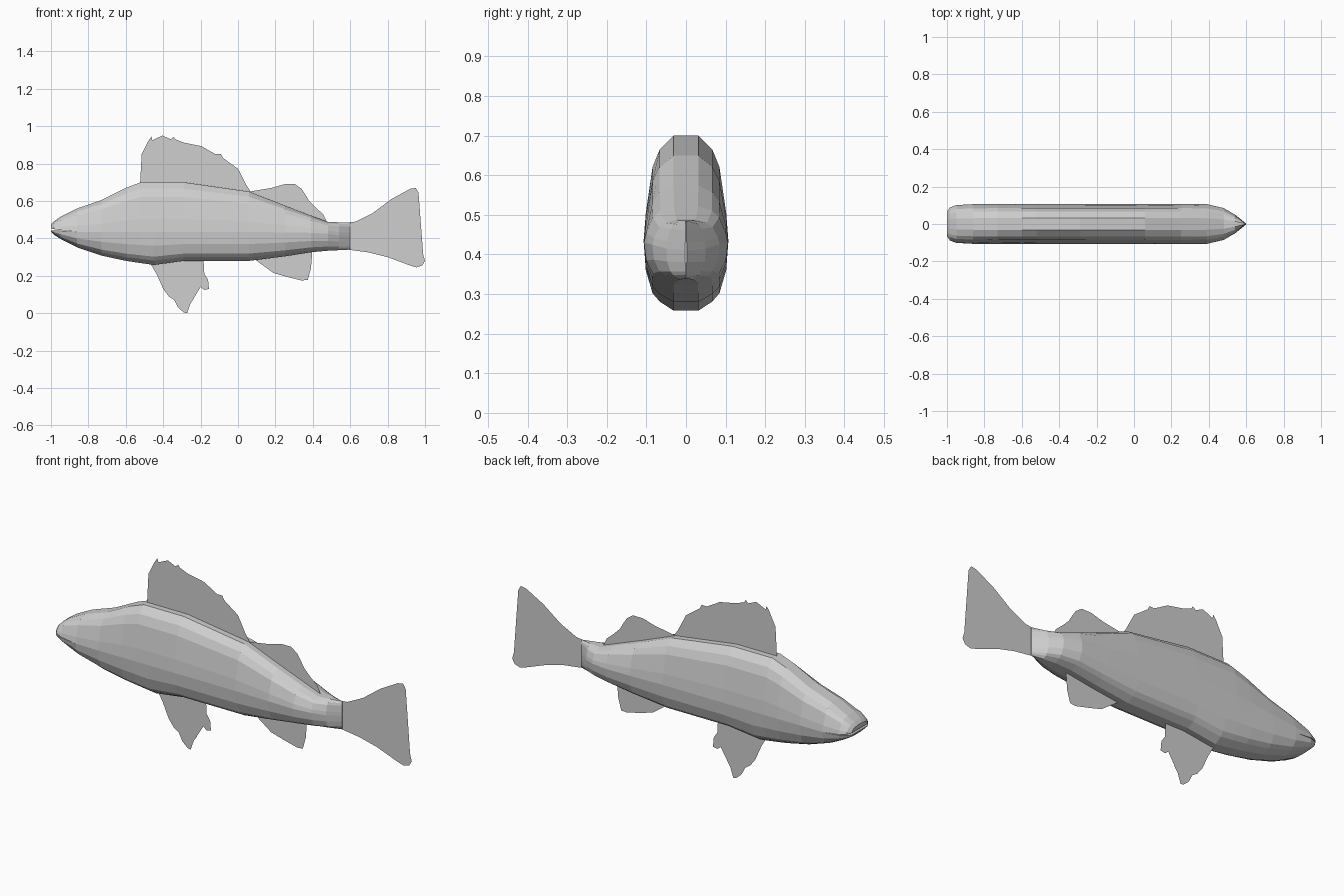
import bpy, bmesh

grey = bpy.data.materials.new("light_grey")
grey.diffuse_color = (0.62, 0.62, 0.62, 1)


def finish(name, bm):
    mesh = bpy.data.meshes.new(name)
    bm.to_mesh(mesh)
    bm.free()
    mesh.materials.append(grey)
    obj = bpy.data.objects.new(name, mesh)
    bpy.context.collection.objects.link(obj)
    return obj


# Body stations: x, top z, middle z, bottom z, half width
stations = [
    (-1.00, 0.475, 0.447, 0.435, 0.065),
    (-0.985, 0.49, 0.446, 0.42, 0.088),
    (-0.95, 0.515, 0.443, 0.398, 0.101),
    (-0.86, 0.56, 0.435, 0.352, 0.106),
    (-0.73, 0.605, 0.435, 0.308, 0.107),
    (-0.60, 0.67, 0.435, 0.28, 0.107),
    (-0.52, 0.70, 0.435, 0.268, 0.107),
    (-0.45, 0.70, 0.435, 0.258, 0.107),
    (-0.29, 0.70, 0.435, 0.28, 0.107),
    (0.06, 0.65, 0.435, 0.28, 0.107),
    (0.25, 0.575, 0.432, 0.304, 0.107),
    (0.39, 0.522, 0.43, 0.326, 0.106),
    (0.48, 0.488, 0.425, 0.334, 0.085),
    (0.54, 0.486, 0.415, 0.337, 0.050),
    (0.60, 0.485, 0.41, 0.340, 0.002),
]
MOUTH = 3  # station of the mouth corner

# Half sections: share of half width, share of height
upper = [(1, 0), (0.95, 0.26), (0.79, 0.7), (0.62, 0.87), (0.29, 1)]
lower = [(1, 0), (0.95, -0.42), (0.79, -0.75), (0.62, -0.87), (0.29, -1)]

bm = bmesh.new()
for half, sign in ((upper, 1), (lower, -1)):
    section = half + [(-a, b) for a, b in reversed(half)]
    rows = []
    for i, (x, top, mid, bottom, w) in enumerate(stations):
        height = top - mid if sign > 0 else mid - bottom
        gap = sign * 0.005 * max(0, MOUTH - i) / MOUTH
        rows.append([bm.verts.new((x, a * w, mid + gap + b * (height - abs(gap))))
                     for a, b in section])
    for i in range(len(rows) - 1):
        r, s = rows[i], rows[i + 1]
        for k in range(len(section) - 1):
            bm.faces.new((r[k], r[k + 1], s[k + 1], s[k]))
        if i < MOUTH:  # roof and floor of the mouth
            bm.faces.new((r[-1], r[0], s[0], s[-1]))
    bm.faces.new(rows[0])
    bm.faces.new(rows[-1])
bmesh.ops.remove_doubles(bm, verts=bm.verts, dist=0.0002)
bmesh.ops.recalc_face_normals(bm, faces=bm.faces)
finish("body", bm)


# Thin flat fins on the centre plane
def fin(name, outline):
    fm = bmesh.new()
    fm.faces.new([fm.verts.new((x, 0, z)) for x, z in outline])
    bmesh.ops.triangulate(fm, faces=fm.faces[:])
    for f in fm.faces:
        f.normal_update()
        if f.normal.y > 0:
            f.normal_flip()
    finish(name, fm)


fin("front_back_fin", [
    (-0.52, 0.66), (-0.523, 0.70), (-0.515, 0.85), (-0.505, 0.87), (-0.49, 0.875),
    (-0.48, 0.92), (-0.463, 0.945), (-0.458, 0.925), (-0.43, 0.93), (-0.403, 0.95),
    (-0.395, 0.932), (-0.36, 0.93), (-0.343, 0.943), (-0.335, 0.93), (-0.29, 0.912),
    (-0.22, 0.888), (-0.195, 0.893), (-0.18, 0.878), (-0.12, 0.85), (-0.09, 0.85),
    (-0.08, 0.83), (-0.03, 0.79), (0.0, 0.772), (0.025, 0.72), (0.045, 0.685),
    (0.07, 0.648), (0.06, 0.61), (-0.3, 0.66)])
fin("rear_back_fin", [
    (0.06, 0.62), (0.06, 0.65), (0.18, 0.67), (0.25, 0.69), (0.305, 0.69),
    (0.34, 0.665), (0.36, 0.635), (0.38, 0.6), (0.42, 0.56), (0.455, 0.53),
    (0.475, 0.49), (0.40, 0.48)])
fin("tail_fin", [
    (0.58, 0.484), (0.63, 0.49), (0.72, 0.535), (0.82, 0.61), (0.92, 0.665),
    (0.95, 0.67), (0.965, 0.645), (0.955, 0.595), (0.917, 0.51), (0.92, 0.45),
    (0.96, 0.37), (0.99, 0.315), (1.0, 0.28), (0.985, 0.255), (0.955, 0.245),
    (0.92, 0.255), (0.80, 0.30), (0.70, 0.325), (0.58, 0.341)])
fin("belly_fin", [
    (-0.47, 0.29), (-0.465, 0.26), (-0.43, 0.20), (-0.40, 0.13), (-0.37, 0.09),
    (-0.34, 0.07), (-0.32, 0.03), (-0.29, 0.004), (-0.272, 0.0), (-0.255, 0.05),
    (-0.235, 0.08), (-0.225, 0.14), (-0.20, 0.14), (-0.18, 0.125), (-0.155, 0.13),
    (-0.16, 0.18), (-0.18, 0.21), (-0.185, 0.30)])
fin("rear_belly_fin", [
    (0.10, 0.30), (0.10, 0.28), (0.19, 0.215), (0.26, 0.195), (0.34, 0.175),
    (0.373, 0.178), (0.39, 0.24), (0.398, 0.34)])
